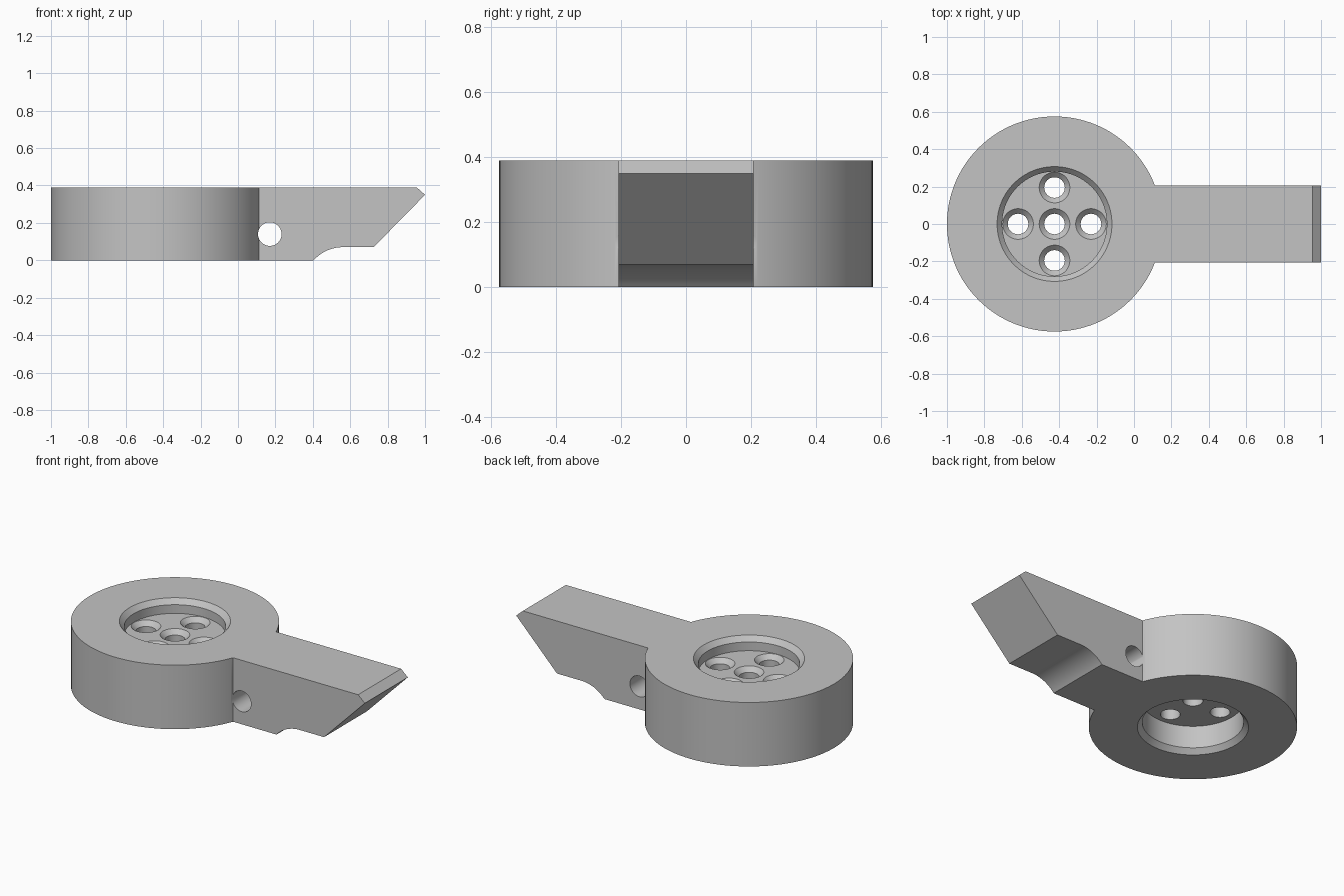
import bpy
import bmesh
import math
from mathutils import Matrix, Vector

if "Cube" in bpy.data.objects:
    bpy.data.objects.remove(bpy.data.objects["Cube"], do_unlink=True)

HEIGHT = 0.39
HUB_X, HUB_R = -0.425, 0.575
ARM_HALF = 0.207
CENTRE = Vector((HUB_X, 0, 0))

grey = bpy.data.materials.new("plain_grey")
grey.use_nodes = True
colour = (0.55, 0.55, 0.55, 1)
grey.diffuse_color = colour
grey.node_tree.nodes["Principled BSDF"].inputs["Base Color"].default_value = colour


def finish(name, bm):
    bmesh.ops.remove_doubles(bm, verts=bm.verts, dist=1e-5)
    bmesh.ops.recalc_face_normals(bm, faces=bm.faces)
    mesh = bpy.data.meshes.new(name)
    bm.to_mesh(mesh)
    bm.free()
    mesh.materials.append(grey)
    obj = bpy.data.objects.new(name, mesh)
    bpy.context.collection.objects.link(obj)
    return obj


def lathe(name, profile, place, steps):
    """Turn a closed (radius, z) profile about the vertical axis."""
    bm = bmesh.new()
    verts = [bm.verts.new((r, 0, z)) for r, z in profile]
    edges = [bm.edges.new(pair) for pair in zip(verts, verts[1:])]
    bmesh.ops.spin(bm, geom=verts + edges, cent=(0, 0, 0), axis=(0, 0, 1),
                   angle=math.tau, steps=steps, use_merge=True)
    bmesh.ops.transform(bm, matrix=place, verts=bm.verts)
    return finish(name, bm)


def combine(target, tool, operation):
    mod = target.modifiers.new(operation.title(), "BOOLEAN")
    mod.operation = operation
    mod.solver = "EXACT"
    mod.object = tool
    bpy.context.view_layer.objects.active = target
    bpy.ops.object.modifier_apply(modifier=mod.name)
    bpy.data.objects.remove(tool, do_unlink=True)


# Round hub with chamfered recesses above and below a thin web
rim, bore, cham = 0.307, 0.28, 0.03
web_low, web_top = 0.167, 0.307
hub = lathe("hub_with_arm", [
    (0, web_low), (bore, web_low), (bore, cham), (rim, 0),
    (HUB_R, 0), (HUB_R, HEIGHT), (rim, HEIGHT),
    (bore, HEIGHT - cham), (bore, web_top), (0, web_top),
], Matrix.Translation(CENTRE), 128)

# Arm side profile: pointed tip and a rounded underside step
arc_x, arc_r, step_z = 0.56, 0.207, 0.07
profile = [(0, 0), (0, HEIGHT), (0.955, HEIGHT), (1, 0.35), (0.725, step_z)]
sweep = math.acos(1 - step_z / arc_r)
for i in range(17):
    a = sweep * i / 16
    profile.append((arc_x - arc_r * math.sin(a),
                    step_z - arc_r * (1 - math.cos(a))))
bm = bmesh.new()
side = bm.faces.new([bm.verts.new((x, -ARM_HALF, z)) for x, z in profile])
grown = bmesh.ops.extrude_face_region(bm, geom=[side], use_keep_orig=True)
bmesh.ops.translate(bm, vec=(0, 2 * ARM_HALF, 0),
                    verts=[v for v in grown["geom"] if isinstance(v, bmesh.types.BMVert)])
combine(hub, finish("arm", bm), "UNION")

# Five countersunk holes through the web
hole_r, sink_r = 0.055, 0.082
sink_z = web_top - (sink_r - hole_r)
for dx, dy in ((0, 0), (1, 0), (-1, 0), (0, 1), (0, -1)):
    place = Matrix.Translation(CENTRE + Vector((dx, dy, 0)) * 0.195)
    drill = lathe("web_hole", [
        (0, 0.1), (hole_r, 0.1), (hole_r, sink_z), (sink_r, web_top),
        (sink_r, web_top + 0.03), (0, web_top + 0.03)], place, 48)
    combine(hub, drill, "DIFFERENCE")

# Cross hole through the arm beside the hub
place = Matrix.Translation((0.17, 0, 0.14)) @ Matrix.Rotation(math.pi / 2, 4, "X")
drill = lathe("cross_hole", [(0, -0.5), (0.063, -0.5), (0.063, 0.5), (0, 0.5)], place, 48)
combine(hub, drill, "DIFFERENCE")

# Smooth the round walls, keep the edges crisp
bpy.ops.object.select_all(action="DESELECT")
hub.select_set(True)
bpy.context.view_layer.objects.active = hub
bpy.ops.object.shade_smooth_by_angle(angle=math.radians(25))
